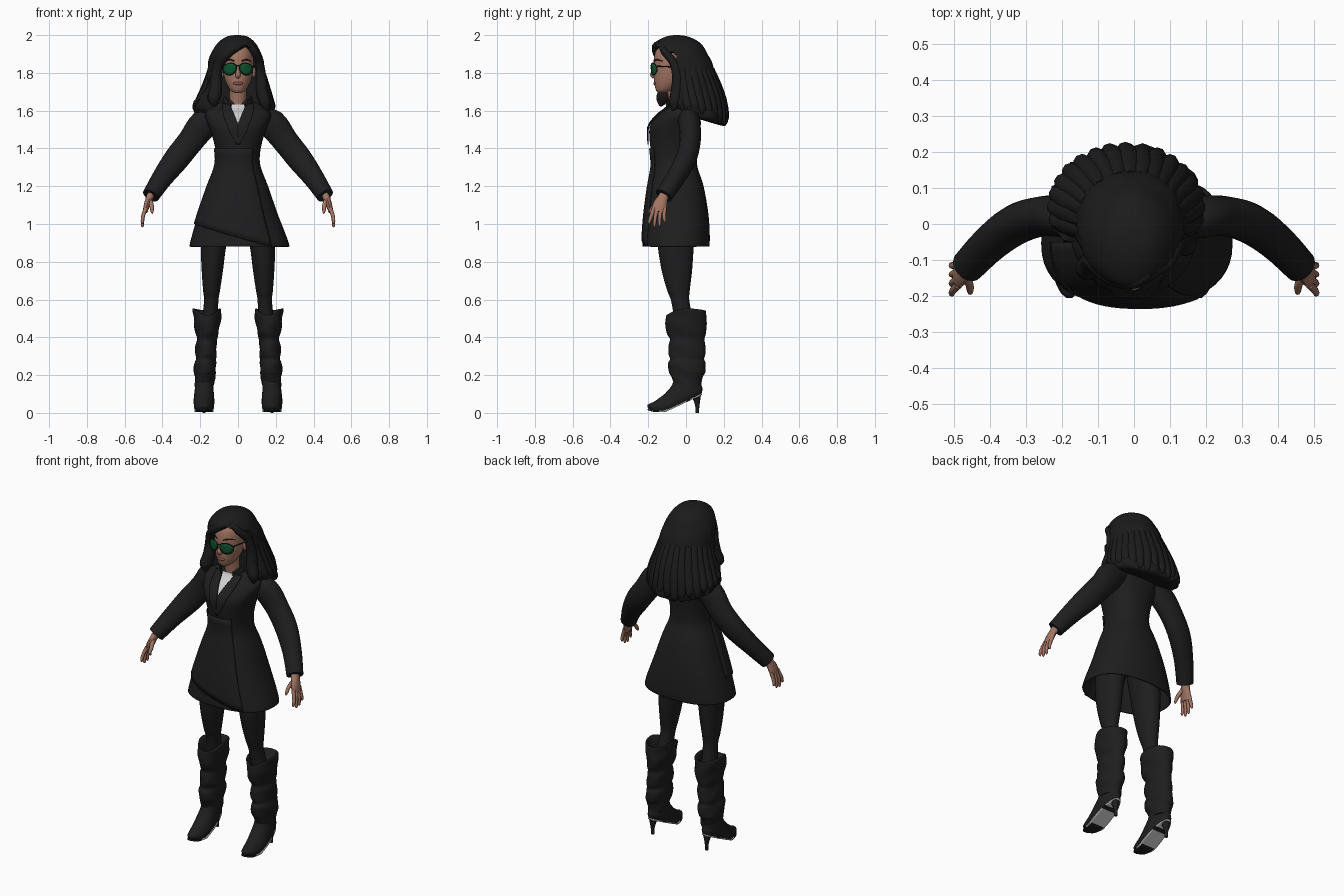
import bpy, bmesh, random
from math import sin, cos, pi, sqrt, copysign
from mathutils import Vector

if "Cube" in bpy.data.objects:
    bpy.data.objects.remove(bpy.data.objects["Cube"])
random.seed(4)


def material(name, rgb):
    m = bpy.data.materials.new(name)
    m.use_nodes = True
    m.diffuse_color = (*rgb, 1)
    b = m.node_tree.nodes["Principled BSDF"]
    b.inputs["Base Color"].default_value = (*rgb, 1)
    b.inputs["Roughness"].default_value = 0.8
    return m


CLOTH = material("black cloth", (.013, .013, .014))
HAIR = material("black hair", (.011, .011, .011))
SKIN = material("skin", (.37, .18, .125))
LIPS = material("lips", (.27, .09, .075))
LENS = material("green lens", (.004, .085, .025))
WHITE = material("off white", (.62, .62, .62))
parts = []


def spline(keys, steps):
    """Catmull-Rom through tuples of any length."""
    out = []
    for i in range(len(keys) - 1):
        a, b, c, d = (keys[min(max(i + j, 0), len(keys) - 1)] for j in (-1, 0, 1, 2))
        for k in range(steps):
            t = k / steps
            out.append(tuple(q + .5 * t * (r - p + t * (2 * p - 5 * q + 4 * r - s
                       + t * (3 * (q - r) + s - p))) for p, q, r, s in zip(a, b, c, d)))
    return out + [tuple(keys[-1])]


def skin_rows(name, rows, mats, closed=True, caps=(True, True), mirror=False, thick=0, rule=None):
    bm = bmesh.new()
    vs = [[bm.verts.new(p) for p in row] for row in rows]
    n = len(rows[0])
    for a, b in zip(vs, vs[1:]):
        for j in range(n if closed else n - 1):
            k = (j + 1) % n
            bm.faces.new((a[j], a[k], b[k], b[j]))
    if closed:
        for on, ring in zip(caps, (vs[0], vs[-1])):
            if on:
                bm.faces.new(ring)
    bmesh.ops.recalc_face_normals(bm, faces=bm.faces)
    if rule:
        for f in bm.faces:
            f.material_index = rule(f.calc_center_median())
    me = bpy.data.meshes.new(name)
    bm.to_mesh(me)
    bm.free()
    for m in mats if isinstance(mats, list) else [mats]:
        me.materials.append(m)
    ob = bpy.data.objects.new(name, me)
    bpy.context.scene.collection.objects.link(ob)
    if thick:
        s = ob.modifiers.new("thickness", 'SOLIDIFY')
        s.thickness, s.offset = thick, 0
    if mirror:
        ob.modifiers.new("mirror", 'MIRROR').use_mirror_merge = False
    parts.append(ob)
    return ob


def body(name, keys, mat, n=28, steps=4, p=1, mod=None, **kw):
    """Stacked level rings: z, x, y, x radius, y radius, extra."""
    rows = []
    for z, xc, yc, rx, ry, *extra in spline(keys, steps):
        row = []
        for j in range(n):
            c, s = cos(2 * pi * j / n), sin(2 * pi * j / n)
            v = Vector((xc + rx * copysign(abs(c) ** p, c), yc + ry * copysign(abs(s) ** p, s), z))
            row.append(mod(v, c, s, *extra) if mod else v)
        rows.append(row)
    return skin_rows(name, rows, mat, **kw)


def tube(name, keys, mat, n=10, steps=4, ref=(0, 1, 0), **kw):
    """Tube along a path: x, y, z, radius, optional second radius."""
    pts = spline([k if len(k) == 5 else (*k, k[3]) for k in keys], steps)
    rows = []
    for i, k in enumerate(pts):
        t = (Vector(pts[min(i + 1, len(pts) - 1)][:3]) - Vector(pts[max(i - 1, 0)][:3])).normalized()
        r = Vector(ref)
        u = (r - t * t.dot(r)).normalized()
        v = t.cross(u)
        rows.append([Vector(k[:3]) + u * k[3] * cos(2 * pi * j / n) + v * k[4] * sin(2 * pi * j / n)
                     for j in range(n)])
    return skin_rows(name, rows, mat, **kw)


def ball(name, c, r, mat, **kw):
    keys = [(c[2] - r[2] * cos(a * pi / 10), c[0], c[1], r[0] * sin(a * pi / 10) + .0005,
             r[1] * sin(a * pi / 10) + .0005) for a in range(11)]
    return body(name, keys, mat, n=14, steps=1, **kw)


# Coat: flared skirt, narrow waist, sloping shoulders
P = .85
coat = [(.88, .008, -.053, .262, .172), (.93, .006, -.051, .248, .173), (1.05, 0, -.05, .207, .165),
        (1.2, 0, -.053, .155, .142), (1.3, 0, -.06, .117, .117), (1.37, 0, -.063, .112, .117),
        (1.45, 0, -.064, .128, .125), (1.52, 0, -.056, .152, .13), (1.58, 0, -.035, .17, .105),
        (1.615, 0, -.018, .145, .077), (1.64, 0, -.02, .095, .062), (1.655, 0, -.025, .06, .05)]
body("coat", coat, CLOTH, n=48, p=P, caps=(False, True), thick=.008)
fine = spline(coat, 6)


def on_coat(u, z, off):
    """Point on the coat front; u is the share of its half width."""
    i = max(k for k in range(len(fine) - 1) if fine[k][0] <= z or k == 0)
    a, b = fine[i], fine[i + 1]
    t = (z - a[0]) / (b[0] - a[0])
    _, xc, yc, rx, ry = (p + (q - p) * t for p, q in zip(a, b))
    u = max(-1, min(1, u / rx if off < 0 else u))
    off = abs(off)
    return Vector((xc + (rx + off) * u, yc - (ry + off) * sqrt(1 - abs(u) ** (2 / P)) ** P, z))


def patch(name, f, mat, nu=14, nv=14, **kw):
    skin_rows(name, [[f(i / nu, j / nv) for i in range(nu + 1)] for j in range(nv + 1)],
              mat, closed=False, **kw)


def overlap(s, t):
    u = -cos(s * 2.25)
    hem = 1.0 - .12 * (u + 1) / 1.63
    return on_coat(u, hem + (1.4 - hem) * t, .009)


patch("coat_front_overlap", overlap, CLOTH, nu=24, thick=.006)
# Shirt and lapels; a negative offset reads the first value as plain x
patch("shirt_front", lambda s, t: on_coat((2 * s - 1) * .04 * t, 1.525 + .108 * t, -.008), WHITE)
patch("lapel", lambda s, t: on_coat(max(0, .04 * (t - .5) * 2) + s * .055 * sin(pi * min(1, t * .75 + .03)),
      1.42 + .215 * t, -.014), CLOTH, mirror=True, thick=.006)
tube("collar", [(.04, -.098, 1.62, .006, .018), (.07, -.06, 1.65, .007, .022),
                (.065, 0, 1.668, .007, .025), (0, .03, 1.675, .007, .025)], CLOTH, ref=(1, 0, .3), mirror=True)

# Sleeves, hands and fingers
tube("sleeve", [(.11, .005, 1.56, .055, .055), (.18, .018, 1.53, .058, .078), (.25, .022, 1.44, .056, .07),
                (.325, 0, 1.345, .055, .068), (.40, -.055, 1.245, .05, .056), (.462, -.118, 1.15, .047, .046)],
     CLOTH, n=18, mirror=True)
tube("palm", [(.45, -.105, 1.175, .027, .022), (.468, -.122, 1.14, .028, .02),
              (.482, -.138, 1.10, .038, .017), (.492, -.145, 1.065, .034, .013)], SKIN, mirror=True)
for i, fn in enumerate(("index", "middle", "ring", "little")):
    y, tip = -.17 + .019 * i, -.194 + .027 * i
    zt = (1.0, .984, .988, 1.008)[i]
    tube(fn + "_finger", [(.488, y, 1.085, .011), (.503, (y + tip) / 2 - .003, 1.04, .010),
                          (.506, tip, zt + .01, .008), (.503, tip, zt, .003)], SKIN, n=8, mirror=True)
tube("thumb", [(.472, -.135, 1.13, .014), (.458, -.165, 1.10, .012), (.455, -.187, 1.07, .009),
               (.455, -.193, 1.055, .003)], SKIN, n=8, mirror=True)

# Trousers
body("trouser_leg", [(1.1, .095, -.045, .085, .1), (.98, .115, -.05, .078, .1), (.88, .13, -.054, .067, .095),
                     (.75, .136, -.048, .056, .08), (.65, .14, -.04, .045, .06), (.59, .142, -.03, .038, .048),
                     (.48, .15, -.01, .042, .05)], CLOTH, mirror=True)


# Boots: slouched shaft with a dipped rim, foot, sole and thin heel
def rim(v, c, s):
    dip = max(0, min(1, (v.z - .47) / .07))
    v.z -= .035 * dip * s * s * (1 if s < 0 else .3)
    v.x += .003 * sin(v.z * 60 + 3 * s)
    return v


body("boot_shaft", [(.14, .178, .01, .05, .068), (.19, .176, .006, .054, .083), (.215, .175, .006, .058, .096),
                    (.26, .173, .004, .058, .1), (.285, .172, .006, .053, .09), (.31, .17, .005, .056, .097),
                    (.36, .168, .005, .056, .097), (.39, .166, .006, .053, .091), (.42, .164, .002, .06, .103),
                    (.47, .163, .0, .069, .11), (.53, .163, .0, .075, .107), (.55, .163, .0, .075, .105),
                    (.548, .163, .0, .064, .094), (.50, .16, -.003, .045, .06)], CLOTH, mod=rim, mirror=True)


def sole_z(y):
    return .012 + max(0, y + .11) * .47 + max(0, -.17 - y) * .3


def foot(v, c, s, k):
    v.z += k * sole_z(v.y)
    return v


body("boot_foot", [(0, .18, -.058, .048, .14, 1), (.02, .18, -.058, .055, .146, 1),
                   (.05, .18, -.042, .053, .125, .9), (.085, .179, -.02, .05, .102, .7),
                   (.13, .178, .0, .049, .08, .3), (.18, .177, .008, .051, .07, 0)], CLOTH, mod=foot, mirror=True)


def sole(s, t):
    y = -.204 + .288 * t
    w = .052 * sqrt(max(.02, 1 - ((y + .06) / .146) ** 2))
    return Vector((.18 + w * (2 * s - 1), y, sole_z(y) - .004))


patch("boot_sole", sole, [WHITE, CLOTH], nv=24, mirror=True, thick=.007,
      rule=lambda c: 1 if c.y < -.1 and abs(c.x - .18) < .04 or .0 < c.y < .03 else 0)
tube("boot_heel", [(.18, .05, .105, .034), (.18, .057, .075, .02), (.18, .06, .035, .011),
                   (.18, .06, 0, .009)], CLOTH, mirror=True)

# Head and face
tube("neck", [(0, -.035, 1.57, .055), (0, -.045, 1.64, .046), (0, -.06, 1.75, .047)], SKIN, n=18)
body("head", [(1.694, 0, -.128, .018, .02), (1.708, 0, -.112, .04, .047), (1.74, 0, -.094, .06, .073),
              (1.78, 0, -.08, .074, .09), (1.82, 0, -.07, .081, .1), (1.87, 0, -.064, .083, .107),
              (1.92, 0, -.06, .076, .098), (1.96, 0, -.05, .05, .07)], SKIN)
tube("nose", [(0, -.163, 1.84, .007), (0, -.17, 1.815, .009), (0, -.176, 1.79, .014),
              (0, -.168, 1.775, .008)], SKIN)
ball("lips", (0, -.164, 1.744), (.026, .009, .009), LIPS)
ball("ear", (.083, -.05, 1.805), (.01, .018, .03), SKIN, mirror=True)
tube("eyebrow", [(.018, -.168, 1.862, .003), (.045, -.157, 1.87, .004), (.07, -.125, 1.862, .002)],
     HAIR, n=6, ref=(0, 0, 1), mirror=True)


# Sunglasses
def rim_point(a, k):
    x = .043 + k * (.035 + .004 * sin(a)) * cos(a)
    return Vector((x, -.184 + 5 * x * x, 1.82 + k * .031 * sin(a) - k * .004 * cos(a)))


loop = [2 * pi * i / 20 for i in range(21)]
skin_rows("lens", [[rim_point(a, k) for a in loop[:-1]] for k in (.02, .5, 1)], LENS,
          caps=(True, False), mirror=True, thick=.004)
tube("lens_frame", [(*rim_point(a, 1.02), .003) for a in loop], CLOTH, n=6, steps=1, ref=(0, 1, .01), mirror=True)
tube("bridge", [(-.013, -.183, 1.836, .003), (0, -.186, 1.84, .003), (.013, -.183, 1.836, .003)],
     CLOTH, n=6, ref=(0, 0, 1))
tube("temple", [(.077, -.152, 1.834, .004), (.086, -.11, 1.834, .003), (.09, -.045, 1.828, .003)],
     CLOTH, n=6, ref=(0, 0, 1), mirror=True)


# Hair: wavy shell opened around the face, then loose locks
def wave(v, c, s):
    low = max(0, min(1, (1.98 - v.z) / .3))
    a = 4 * s + 3 * c
    k = 1 + low * (.03 * sin(5 * a + 22 * v.z) + .022 * sin(3 * a - 55 * v.z))
    v.x *= k
    v.y = v.y * k if v.y > 0 else v.y
    if v.z < 1.935 - 5 * (v.x - .035) ** 2:
        v.y = max(v.y, -.05)
    v.z -= max(0, min(1, (1.75 - v.z) / .17)) * .3 * (v.y - .07)
    return v


body("hair", [(2.0, -.005, -.05, .015, .015), (1.99, -.005, -.047, .06, .065), (1.955, -.008, -.045, .102, .125),
              (1.9, -.01, -.032, .134, .146), (1.85, -.01, -.012, .147, .152), (1.78, -.01, .005, .157, .15),
              (1.7, -.013, .018, .173, .158), (1.64, -.018, .035, .2, .172), (1.59, -.02, .045, .212, .17),
              (1.56, -.018, .055, .185, .145), (1.555, -.015, .05, .1, .09)],
     HAIR, n=56, steps=5, mod=wave)
for i in range(17):
    a = -.2 + (pi + .4) * i / 16
    w, tipz = random.uniform(-.02, .02), 1.6 - .07 * max(0, sin(a)) + random.uniform(-.012, .012)
    tube("hair_lock", [(-.01 + .13 * cos(a), .005 + .125 * sin(a), 1.82, .02),
                       (-.012 + .15 * cos(a + w), .02 + .14 * sin(a), 1.73, .03),
                       (-.018 + .178 * cos(a - w), .035 + .15 * sin(a), 1.65, .032),
                       (-.022 + .198 * cos(a + w), .045 + .16 * sin(a), tipz + .03, .024),
                       (-.02 + .2 * cos(a), .045 + .165 * sin(a), tipz, .006)], HAIR, n=9)
tube("fringe", [(.045, -.135, 1.955, .014), (0, -.158, 1.94, .022), (-.055, -.15, 1.9, .024),
                (-.098, -.115, 1.85, .028), (-.115, -.1, 1.78, .03), (-.118, -.11, 1.71, .035),
                (-.128, -.125, 1.66, .034), (-.12, -.135, 1.625, .008)], HAIR, ref=(0, .8, .3))
tube("side_lock", [(.045, -.13, 1.955, .014), (.085, -.115, 1.915, .02), (.112, -.07, 1.86, .022),
                   (.122, -.045, 1.78, .028), (.128, -.05, 1.7, .032), (.145, -.06, 1.64, .03),
                   (.15, -.065, 1.6, .008)], HAIR, ref=(0, .8, .3))

# Smooth shading with sharp edges kept
bpy.ops.object.select_all(action='DESELECT')
for ob in parts:
    ob.select_set(True)
bpy.context.view_layer.objects.active = parts[0]
bpy.ops.object.shade_smooth_by_angle(angle=.9)
